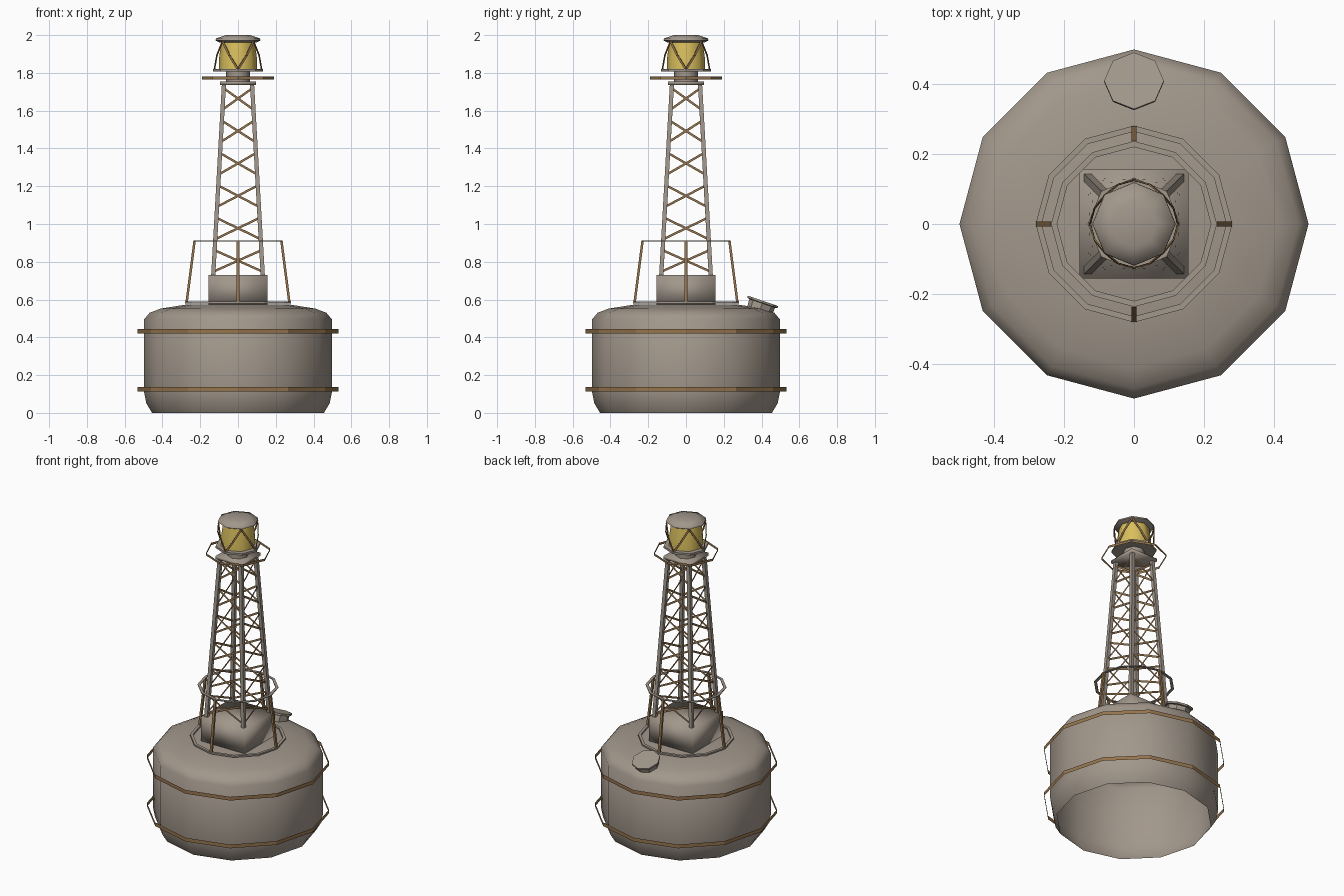
import bpy, bmesh, math
from mathutils import Vector, Matrix

if "Cube" in bpy.data.objects:
    bpy.data.objects.remove(bpy.data.objects["Cube"])


def material(name, rgb):
    m = bpy.data.materials.new(name)
    m.diffuse_color = (*rgb, 1)
    m.use_nodes = True
    m.node_tree.nodes["Principled BSDF"].inputs["Base Color"].default_value = m.diffuse_color
    return m


GREY = material("warm grey paint", (0.36, 0.31, 0.26))
BROWN = material("rusty brown", (0.30, 0.175, 0.075))
YELLOW = material("lamp yellow", (0.70, 0.52, 0.11))


def finish(name, bm, mat, smooth=None, recalc=True):
    if recalc:
        bmesh.ops.recalc_face_normals(bm, faces=bm.faces[:])
    me = bpy.data.meshes.new(name)
    bm.to_mesh(me)
    bm.free()
    me.materials.append(mat)
    ob = bpy.data.objects.new(name, me)
    bpy.context.collection.objects.link(ob)
    if smooth:
        bpy.context.view_layer.objects.active = ob
        ob.select_set(True)
        bpy.ops.object.shade_smooth_by_angle(angle=math.radians(smooth))
        ob.select_set(False)
    return ob


def lathe(name, profile, n, mat, smooth=None, caps=(True, True), closed=False, matrix=None):
    """Spin (radius, z) points into an n-sided solid or strip."""
    bm = bmesh.new()
    rings = [[bm.verts.new((r * math.cos(k * math.tau / n), r * math.sin(k * math.tau / n), z))
              for k in range(n)] for r, z in profile]
    pairs = list(zip(rings, rings[1:]))
    if closed:
        pairs.append((rings[-1], rings[0]))
    for a, b in pairs:
        for k in range(n):
            j = (k + 1) % n
            bm.faces.new((a[k], a[j], b[j], b[k]))
    if caps[0] and not closed:
        bm.faces.new(rings[0][::-1])
    if caps[1] and not closed:
        bm.faces.new(rings[-1])
    if matrix:
        bm.transform(matrix)
    return finish(name, bm, mat, smooth, recalc=False)


def beam(bm, a, b, w, d, out):
    """Rectangular bar from a to b, d thick along 'out'; a flat strip when d is 0."""
    a, b = Vector(a), Vector(b)
    ax = (b - a).normalized()
    side = ax.cross(Vector(out)).normalized()
    nrm = side.cross(ax)
    if d == 0:
        f = bm.faces.new([bm.verts.new(p + side * s * w / 2)
                          for p, s in ((a, -1), (a, 1), (b, 1), (b, -1))])
        f.normal_update()
        if f.normal.dot(Vector(out)) < 0:
            f.normal_flip()
        return
    corners = [(-1, -1), (1, -1), (1, 1), (-1, 1)]
    ends = [[bm.verts.new(p + side * s * w / 2 + nrm * t * d / 2) for s, t in corners] for p in (a, b)]
    for k in range(4):
        j = (k + 1) % 4
        bm.faces.new((ends[0][k], ends[0][j], ends[1][j], ends[1][k]))
    bm.faces.new(ends[0][::-1])
    bm.faces.new(ends[1])


def box(name, half, z0, z1, mat):
    bm = bmesh.new()
    bmesh.ops.create_cube(bm, size=1, matrix=Matrix.Translation((0, 0, (z0 + z1) / 2))
                          @ Matrix.Diagonal((2 * half, 2 * half, z1 - z0, 1)))
    return finish(name, bm, mat, 180)


def polar(r, deg, z):
    t = math.radians(deg)
    return Vector((r * math.cos(t), r * math.sin(t), z))


# Float body, open underneath
lathe("float_body", [(0.455, 0), (0.485, 0.05), (0.497, 0.11), (0.497, 0.495), (0.468, 0.53),
                     (0.41, 0.552), (0.265, 0.575)], 12, GREY, 50, caps=(False, True))

# Two thin fender bands standing off the body
for name, z in (("lower_fender_band", 0.126), ("upper_fender_band", 0.433)):
    lathe(name, [(0.532, z - 0.012), (0.532, z + 0.012)], 12, BROWN, caps=(False, False))

# Deck hatch, tilted outwards
tilt = Matrix.Translation((0, 0.408, 0.593)) @ Matrix.Rotation(math.radians(-19), 4, 'X')
lathe("hatch", [(0.068, -0.075), (0.072, -0.014), (0.085, -0.011), (0.085, 0)], 8, GREY,
      30, matrix=tilt)

# Tower plinth
box("tower_plinth", 0.155, 0.57, 0.73, GREY)

# Guard rail: two flat rings and four leaning posts
for name, r, z, t in (("rail_foot_ring", 0.28, 0.580, 0.01), ("rail_top_ring", 0.236, 0.908, 0.005)):
    lathe(name, [(r - 0.017, z), (r, z), (r, z + t), (r - 0.017, z + t)], 12, GREY, closed=True)
bm = bmesh.new()
for deg in range(0, 360, 90):
    beam(bm, polar(0.272, deg, 0.585), polar(0.23, deg, 0.91), 0.015, 0.013, polar(1, deg, 0))
finish("rail_posts", bm, BROWN)


# Tower legs
def leg_x(z):
    return 0.131 - (z - 0.73) * 0.056


bm = bmesh.new()
for sx in (-1, 1):
    for sy in (-1, 1):
        lo, hi = leg_x(0.72), leg_x(1.745)
        beam(bm, (sx * lo, sy * lo, 0.72), (sx * hi, sy * hi, 1.745), 0.022, 0.022, (0, 1, 0))
finish("tower_legs", bm, GREY)

# Crossed flat braces, six bays on each of four sides
bm = bmesh.new()
for side in range(4):
    turn = Matrix.Rotation(side * math.pi / 2, 3, 'Z')
    for bay in range(6):
        z0 = 0.748 + bay * 0.1715
        z1 = z0 + 0.113
        for s in (-1, 1):
            a = Vector((s * leg_x(z0), -leg_x(z0), z0))
            b = Vector((-s * leg_x(z1), -leg_x(z1), z1))
            beam(bm, turn @ a, turn @ b, 0.012, 0, turn @ Vector((0, -1, 0)))
finish("tower_braces", bm, BROWN, recalc=False)

# Tower head, lamp neck and surrounding hoop
box("tower_top_plate", 0.095, 1.737, 1.755, GREY)
lathe("lamp_neck", [(0.063, 1.75), (0.063, 1.815)], 8, GREY, 50)
lathe("lamp_hoop", [(0.19, 1.765), (0.19, 1.78)], 8, BROWN, caps=(False, False))

# Lantern
lathe("lamp_base", [(0.132, 1.808), (0.132, 1.82)], 8, GREY)
lathe("lamp_glass", [(0.102, 1.818), (0.10, 1.88), (0.088, 1.968)], 8, YELLOW, 50)
lathe("lamp_cap", [(0.10, 1.962), (0.119, 1.972), (0.117, 1.982), (0.065, 2.0)], 8, GREY, 60)

# Zigzag cage: feet on the axes, heads on the diagonals
bm = bmesh.new()
for foot in range(0, 360, 90):
    for s in (-1, 1):
        pts = [polar(0.125, foot, 1.818), polar(0.121, foot + s * 22.5, 1.893),
               polar(0.116, foot + s * 45, 1.968)]
        for a, b in zip(pts, pts[1:]):
            beam(bm, a, b, 0.011, 0.004, polar(1, foot + s * 22.5, 0))
finish("lamp_cage", bm, BROWN)
